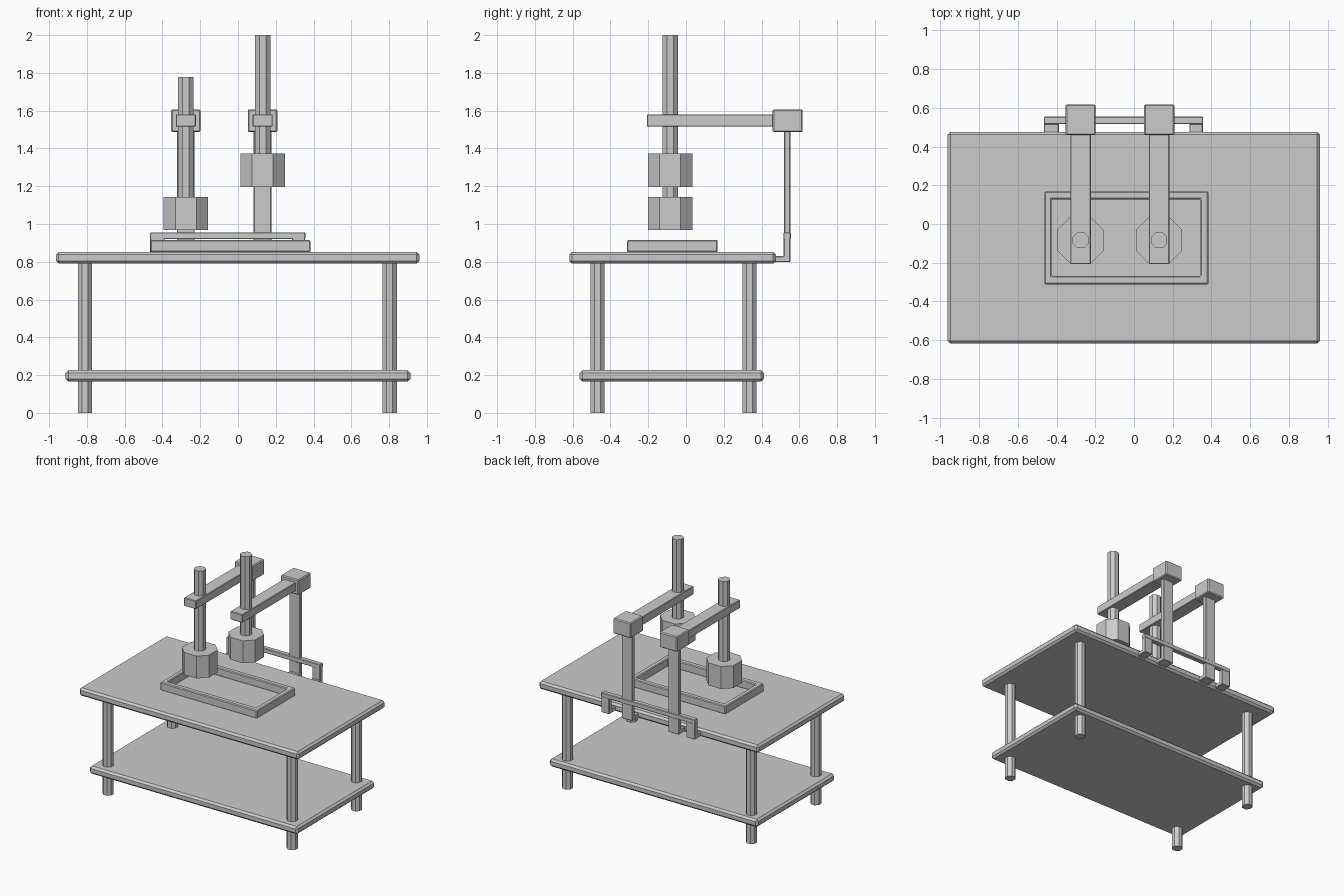
import bpy, bmesh, math

if "Cube" in bpy.data.objects:
    bpy.data.objects.remove(bpy.data.objects["Cube"])


def add_mesh(name, bm):
    bmesh.ops.recalc_face_normals(bm, faces=bm.faces)
    me = bpy.data.meshes.new(name)
    bm.to_mesh(me)
    bm.free()
    ob = bpy.data.objects.new(name, me)
    bpy.context.collection.objects.link(ob)
    return ob


def bevel(ob, width):
    mod = ob.modifiers.new("chamfer", 'BEVEL')
    mod.width = width
    mod.segments = 1
    mod.limit_method = 'ANGLE'


def extrude(name, pts, vec, chamfer=0):
    """Closed 3D outline swept along a vector."""
    bm = bmesh.new()
    face = bm.faces.new([bm.verts.new(p) for p in pts])
    new = bmesh.ops.extrude_face_region(bm, geom=[face])["geom"]
    bmesh.ops.translate(bm, vec=vec, verts=[v for v in new if isinstance(v, bmesh.types.BMVert)])
    ob = add_mesh(name, bm)
    if chamfer:
        bevel(ob, chamfer)
    return ob


def box(name, x, y, z, chamfer=0):
    pts = [(x[0], y[0], z[0]), (x[1], y[0], z[0]), (x[1], y[1], z[0]), (x[0], y[1], z[0])]
    return extrude(name, pts, (0, 0, z[1] - z[0]), chamfer)


def octagon_prism(name, cx, cy, r, half, z0, z1):
    """Eight-sided prism with flats facing the axes."""
    c = [(half, r), (r, half), (r, -half), (half, -r),
         (-half, -r), (-r, -half), (-r, half), (-half, r)]
    return extrude(name, [(cx + a, cy + b, z0) for a, b in c], (0, 0, z1 - z0))


# Table top and lower shelf
box("table_top", (-0.964, 0.96), (-0.618, 0.476), (0.79, 0.853), 0.015)
box("lower_shelf", (-0.912, 0.912), (-0.563, 0.413), (0.165, 0.226), 0.015)

# Legs
for sx, x in (("left", -0.81), ("right", 0.803)):
    for sy, y in (("front", -0.468), ("back", 0.337)):
        octagon_prism(f"{sy}_{sx}_leg", x, y, 0.0375, 0.0155, 0, 0.80)

# Raised frame on the table
bm = bmesh.new()
tray = [(-0.463, -0.312), (0.384, -0.312), (0.384, 0.168), (-0.463, 0.168)]
inner = [(-0.425, -0.268), (0.344, -0.268), (0.344, 0.127), (-0.425, 0.127)]
rings = [[bm.verts.new((x, y, z)) for x, y in loop]
         for loop, z in ((tray, 0.85), (tray, 0.915), (inner, 0.915), (inner, 0.85))]
for k in range(4):
    a, b = rings[k], rings[(k + 1) % 4]
    for i in range(4):
        j = (i + 1) % 4
        bm.faces.new((a[i], a[j], b[j], b[i]))
bevel(add_mesh("table_frame", bm), 0.006)

# Low rail behind the table, with two bent end brackets
box("rear_rail", (-0.466, 0.357), (0.516, 0.555), (0.92, 0.956), 0.004)


def bent_foot(name, x0, x1, top, y0=0.517, y1=0.553):
    pts = [(x0, 0.465, 0.798), (x0, y1, 0.798), (x0, y1, top),
           (x0, y0, top), (x0, y0, 0.83), (x0, 0.465, 0.83)]
    extrude(name, pts, (x1 - x0, 0, 0), 0.004)


bent_foot("left_rail_bracket", -0.465, -0.388, 0.954)
bent_foot("right_rail_bracket", 0.286, 0.356, 0.954)

# Two post, arm, rod and weight assemblies
for side, cx, rod_top, w0 in (("left", -0.276, 1.777, 0.967), ("right", 0.130, 2.0, 1.196)):
    bent_foot(side + "_post", cx - 0.047, cx + 0.047, 1.50, 0.52, 0.552)
    box(side + "_head_block", (cx - 0.078, cx + 0.078), (0.459, 0.618), (1.486, 1.607), 0.007)
    box(side + "_arm", (cx - 0.053, cx + 0.053), (-0.207, 0.47), (1.515, 1.581), 0.004)
    octagon_prism(side + "_rod", cx, -0.084, 0.041, 0.017, w0 + 0.02, rod_top)
    octagon_prism(side + "_weight", cx, -0.084, 0.118, 0.055, w0, w0 + 0.177)
